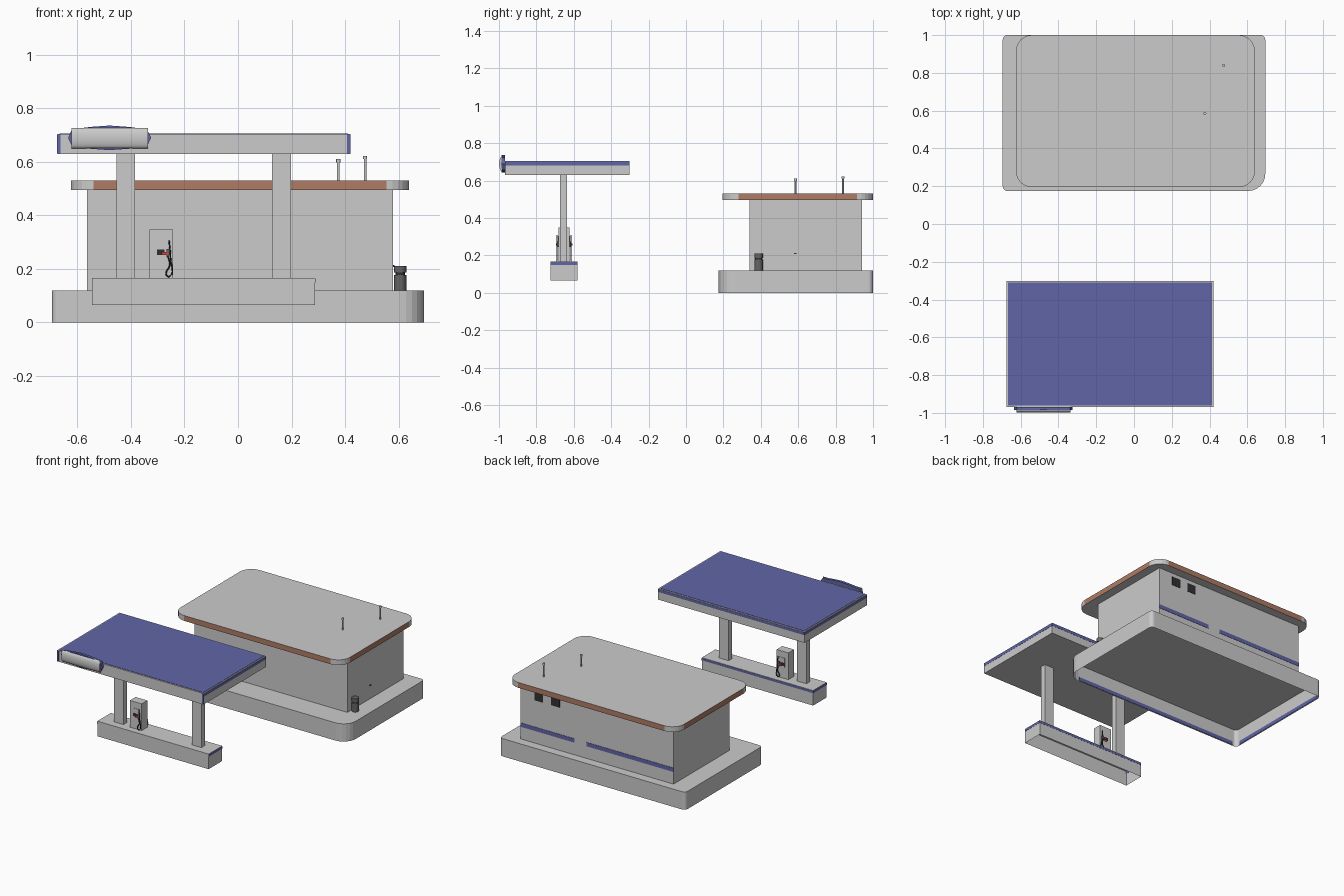
import bpy, bmesh, math
from mathutils import Vector

if "Cube" in bpy.data.objects:
    bpy.data.objects.remove(bpy.data.objects["Cube"])


def mat(name, col):
    m = bpy.data.materials.new(name)
    m.diffuse_color = (*col, 1)
    m.use_nodes = True
    m.node_tree.nodes["Principled BSDF"].inputs["Base Color"].default_value = m.diffuse_color
    return m


BLUE = mat("blue", (0.12, 0.13, 0.38))
BROWN = mat("brown", (0.42, 0.2, 0.13))
DARK = mat("dark", (0.03, 0.03, 0.03))
CAN = mat("dark_grey", (0.13, 0.13, 0.13))
RED = mat("red", (0.7, 0.05, 0.05))


def finish(name, bm, m=None):
    me = bpy.data.meshes.new(name)
    bm.to_mesh(me)
    bm.free()
    ob = bpy.data.objects.new(name, me)
    bpy.context.collection.objects.link(ob)
    if m:
        me.materials.append(m)
    return ob


def box(name, x, y, z, m=None, open_bottom=False):
    bm = bmesh.new()
    bmesh.ops.create_cube(bm, size=1)
    for v in bm.verts:
        v.co = [(a + b) / 2 + c * (b - a) for (a, b), c in zip((x, y, z), v.co)]
    if open_bottom:
        bm.normal_update()
        bmesh.ops.delete(bm, geom=[f for f in bm.faces if f.normal.z < -0.5], context='FACES')
    return finish(name, bm, m)


def prism(name, pts, depth, m=None, cap=True):
    """Extrude a planar loop of points along a vector."""
    bm = bmesh.new()
    f = bm.faces.new([bm.verts.new(p) for p in pts])
    ext = bmesh.ops.extrude_face_region(bm, geom=[f], use_keep_orig=True)
    bmesh.ops.translate(bm, vec=depth, verts=[g for g in ext["geom"] if isinstance(g, bmesh.types.BMVert)])
    bmesh.ops.recalc_face_normals(bm, faces=bm.faces)
    if not cap:
        bm.faces.remove(f)
    return finish(name, bm, m)


def rounded(x, y, z, radii, seg=6):
    """Rectangle with its own radius per corner, from front left round to back left."""
    out = []
    corners = [(x[0], y[0], 1, 1), (x[1], y[0], -1, 1), (x[1], y[1], -1, -1), (x[0], y[1], 1, -1)]
    for i, (cx, cy, sx, sy) in enumerate(corners):
        r = radii[i]
        for k in range(seg + 1):
            a = math.pi + i * math.pi / 2 + k * math.pi / 2 / seg
            out.append((cx + sx * r + r * math.cos(a), cy + sy * r + r * math.sin(a), z))
    return out


def rod(name, x, y, z0, z1, r, m=None, seg=12):
    bm = bmesh.new()
    bmesh.ops.create_cone(bm, cap_ends=True, segments=seg, radius1=r, radius2=r, depth=z1 - z0)
    bmesh.ops.translate(bm, vec=(x, y, (z0 + z1) / 2), verts=bm.verts)
    for f in bm.faces:
        f.smooth = abs(f.normal.z) < 0.5
    ob = finish(name, bm, m)
    for e in ob.data.edges:
        a, b = (ob.data.vertices[i].co.z for i in e.vertices)
        e.use_edge_sharp = abs(a - b) < 1e-5
    return ob


# Building base: hollow underneath, one large corner
prism("building_base", rounded((-0.695, 0.695), (0.175, 1.0), 0, (0.025, 0.09, 0.025, 0.025)),
      (0, 0, 0.12), cap=False)
box("base_inner_front_trim", (-0.66, 0.6), (0.176, 0.179), (0.005, 0.03), BLUE)
box("base_inner_left_trim", (-0.694, -0.691), (0.21, 0.97), (0.005, 0.03), BLUE)

# Building walls and roof with brown straight edges
box("building_walls", (-0.565, 0.58), (0.34, 0.94), (0.12, 0.497))
roof = prism("building_roof", rounded((-0.625, 0.64), (0.195, 1.0), 0.495, (0.085,) * 4), (0, 0, 0.036))
roof.data.materials.append(mat("grey", (0.8, 0.8, 0.8)))
roof.data.materials.append(BROWN)
for p in roof.data.polygons:
    if abs(p.normal.z) < 0.5 and p.area > 0.01:
        p.material_index = 1

# Back wall stripe and windows
for i, x in enumerate([(0.176, 0.58), (-0.565, 0.086)]):
    box(f"back_stripe_{i}", x, (0.938, 0.942), (0.203, 0.23), BLUE)
for i, x in enumerate([(0.41, 0.475), (0.285, 0.35)]):
    box(f"back_window_{i}", x, (0.938, 0.942), (0.41, 0.47), DARK)
box("side_door_handle", (0.579, 0.584), (0.578, 0.592), (0.208, 0.214), DARK)

# Roof vent pipes
for i, (x, y, h) in enumerate([(0.375, 0.585, 0.61), (0.475, 0.84, 0.622)]):
    rod(f"vent_pipe_{i}", x, y, 0.53, h, 0.005)
    rod(f"vent_cap_{i}", x, y, h - 0.012, h, 0.008)

# Litter bin
rod("bin_body", 0.606, 0.388, 0.12, 0.178, 0.023, CAN)
rod("bin_neck", 0.606, 0.388, 0.178, 0.186, 0.018, DARK)
rod("bin_lid", 0.606, 0.388, 0.186, 0.211, 0.023, CAN)

# Canopy with blue top and trim
CX, CY = (-0.675, 0.42), (-0.968, -0.302)
box("canopy", CX, CY, (0.63, 0.704))
box("canopy_top_panel", (CX[0] + 0.008, CX[1] - 0.008), (CY[0] + 0.008, CY[1] - 0.008), (0.70, 0.706), BLUE)


def side_trim(name, x, y, z):
    for side, (sx, sy) in {"left": ((x[0] - 0.001, x[0] + 0.001), y),
                           "right": ((x[1] - 0.001, x[1] + 0.001), y),
                           "back": (x, (y[1] - 0.001, y[1] + 0.001))}.items():
        box(f"{name}_{side}", sx, sy, z, BLUE)


side_trim("canopy_trim", CX, CY, (0.682, 0.701))
for i, x in enumerate(CX):
    box(f"canopy_front_corner_{i}", (x - 0.001, x + 0.012) if i == 0 else (x - 0.012, x + 0.001),
        (CY[0] - 0.001, CY[0] + 0.004), (0.632, 0.702), BLUE)

# Canopy sign: blue lens plate with a curved panel
half = [(-0.155, 0), (-0.14, 0.032), (-0.07, 0.041), (0, 0.046), (0.07, 0.041), (0.14, 0.032), (0.155, 0)]
lens = half + [(x, -z) for x, z in reversed(half[1:-1])]
prism("sign_plate", [(-0.48 + x, -0.986, 0.69 + z) for x, z in lens], (0, 0.018, 0), BLUE)
arc = [(-0.623, -0.985 - 0.014 * math.cos(t * math.pi / 16), 0.689 + 0.038 * math.sin(t * math.pi / 16))
       for t in range(-8, 9)]
sign = prism("sign_panel", arc, (0.286, 0, 0))
for p in sign.data.polygons:
    p.use_smooth = abs(p.normal.x) < 0.5 and p.normal.y < -0.1

# Pump island, hollow underneath, and canopy posts
IX, IY = (-0.545, 0.288), (-0.725, -0.58)
box("pump_island", IX, IY, (0.065, 0.167), None, True)
side_trim("island_trim", IX, IY, (0.149, 0.164))
for i, x in enumerate([(-0.455, -0.385), (0.127, 0.198)]):
    box(f"canopy_post_{i}", x, (-0.674, -0.637), (0.166, 0.632))

# Fuel pump, with matching fittings on both faces
PY = -0.652
box("pump_body", (-0.331, -0.243), (PY - 0.03, PY + 0.03), (0.166, 0.348))
for s, side in ((-1, "front"), (1, "back")):
    def yr(a, b):
        return tuple(sorted((PY + s * a, PY + s * b)))
    box(f"pump_panel_{side}", (-0.305, -0.262), yr(0.029, 0.033), (0.245, 0.305))
    box(f"pump_screen_{side}", (-0.303, -0.275), yr(0.032, 0.035), (0.252, 0.272), DARK)
    box(f"nozzle_holder_{side}", (-0.268, -0.256), yr(0.029, 0.04), (0.245, 0.275), CAN)
    box(f"nozzle_{side}", (-0.285, -0.262), yr(0.034, 0.044), (0.252, 0.263), RED)
    cu = bpy.data.curves.new(f"hose_{side}", 'CURVE')
    cu.dimensions = '3D'
    cu.bevel_depth = 0.003
    cu.bevel_resolution = 1
    cu.resolution_u = 6
    pts = [(-0.262, 0.25), (-0.255, 0.215), (-0.268, 0.178), (-0.256, 0.172), (-0.252, 0.24), (-0.258, 0.308)]
    sp = cu.splines.new('BEZIER')
    sp.bezier_points.add(len(pts) - 1)
    for bp, (x, z) in zip(sp.bezier_points, pts):
        bp.co = (x, PY + s * 0.038, z)
        bp.handle_left_type = bp.handle_right_type = 'AUTO'
    cu.materials.append(DARK)
    bpy.context.collection.objects.link(bpy.data.objects.new(f"hose_{side}", cu))
